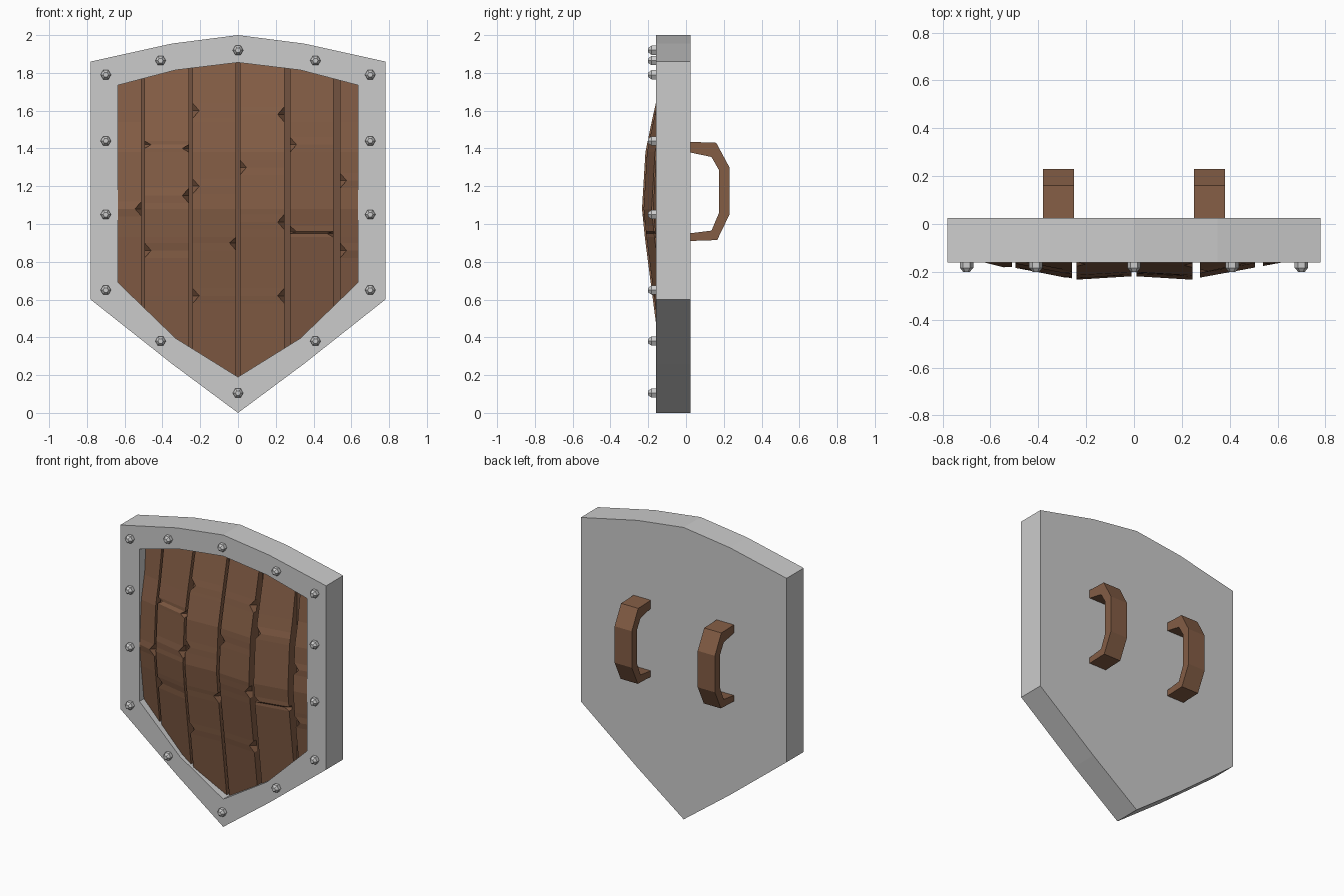
import bpy, bmesh
from math import pi
from mathutils import Matrix

if "Cube" in bpy.data.objects:
    bpy.data.objects.remove(bpy.data.objects["Cube"])


def material(name, rgb):
    m = bpy.data.materials.new(name)
    m.diffuse_color = (*rgb, 1)
    m.use_nodes = True
    m.node_tree.nodes["Principled BSDF"].inputs["Base Color"].default_value = m.diffuse_color
    return m


wood = material("wood", (0.23, 0.11, 0.06))
dark_wood = material("dark_wood", (0.17, 0.085, 0.05))


def finish(bm, name, mat=None):
    bmesh.ops.recalc_face_normals(bm, faces=bm.faces)
    me = bpy.data.meshes.new(name)
    bm.to_mesh(me)
    bm.free()
    ob = bpy.data.objects.new(name, me)
    bpy.context.collection.objects.link(ob)
    if mat:
        me.materials.append(mat)
    return ob


def mirrored(half):
    # half runs from the top centre down the right side to the bottom centre
    return half + [(-x, z) for x, z in half[-2:0:-1]]


def lerp(table, v):
    if v <= table[0][0]:
        return table[0][1]
    for (a, fa), (b, fb) in zip(table, table[1:]):
        if v <= b:
            return fa + (fb - fa) * (v - a) / (b - a)
    return table[-1][1]


def bridge(bm, a, b):
    n = len(a)
    for i in range(n):
        j = (i + 1) % n
        bm.faces.new((a[i], a[j], b[j], b[i]))


# Metal body: thick shield with a recess in the front
FRONT, BACK, FLOOR = -0.16, 0.025, -0.06
OUTER = [(0, 2), (0.35, 1.955), (0.78, 1.86), (0.78, 0.6), (0.35, 0.26), (0, 0)]
INNER = [(0, 1.855), (0.33, 1.815), (0.635, 1.735), (0.635, 0.69), (0.33, 0.395), (0, 0.19)]
bm = bmesh.new()


def loop(points, y):
    return [bm.verts.new((x, y, z)) for x, z in mirrored(points)]


rings = [loop(OUTER, BACK), loop(OUTER, FRONT), loop(INNER, FRONT), loop(INNER, FLOOR)]
for a, b in zip(rings, rings[1:]):
    bridge(bm, a, b)
bm.faces.new(rings[0])
bm.faces.new(rings[-1])
finish(bm, "metal_body")

# Wooden backing seen in the gaps between planks
bm = bmesh.new()
bm.faces.new(loop(INNER, -0.085))
finish(bm, "backing_board", dark_wood)

# Bowed planks: depth by height and by distance from the centre
BOW = [(0.1, -0.11), (0.62, -0.178), (0.93, -0.218), (1.08, -0.233),
       (1.38, -0.215), (1.54, -0.182), (1.95, -0.09)]
SIDE = [(0, 0.015), (0.245, 0), (0.26, 0.006), (0.5, 0.05), (0.65, 0.078)]
TOP, BOTTOM = INNER[:3], INNER[:2:-1]


def plank_y(x, z):
    return min(lerp(BOW, z) + lerp(SIDE, abs(x)), -0.088)


# left x, right x, chips on left edge, chips on right edge
PLANKS = [
    (-0.65, -0.51, [], [1.08]),
    (-0.495, -0.26, [1.42, 0.86], [1.40, 1.15]),
    (-0.24, -0.01, [1.60, 1.20, 0.62], [0.90]),
    (0.01, 0.245, [1.30], [1.58, 1.01, 0.62]),
    (0.275, 0.505, [1.42, 0.96], [0.95]),
    (0.54, 0.65, [1.23, 0.86], []),
]
for i, (xl, xr, chips_l, chips_r) in enumerate(PLANKS):
    zs = {0.0, 0.62, 0.93, 1.08, 1.38, 1.54, 2.0}
    for c in chips_l + chips_r:
        zs |= {round(c - 0.04, 3), c, round(c + 0.04, 3)}
    mids = [(xl + xr) / 2]
    bm = bmesh.new()
    sections = []
    for z in sorted(zs):
        def point(x, inset=0, y=None, drop=0):
            # ends are tucked slightly into the metal rim
            zz = min(max(z, lerp(BOTTOM, abs(x)) - 0.04), lerp(TOP, abs(x)) + 0.04)
            return bm.verts.new((x + inset, plank_y(x, zz) + drop if y is None else y, zz))
        dl = 0.035 if z in chips_l else 0
        dr = 0.035 if z in chips_r else 0
        sections.append([point(xl, y=-0.07), point(xl, drop=0.03), point(xl, dl),
                         point(xr, -dr), point(xr, drop=0.03), point(xr, y=-0.07)])
    for a, b in zip(sections, sections[1:]):
        bridge(bm, a, b)
    bm.faces.new(sections[0])
    bm.faces.new(sections[-1])
    bmesh.ops.remove_doubles(bm, verts=bm.verts, dist=0.0005)
    finish(bm, f"plank_{i + 1}", wood)

# Hexagonal rivets around the rim
RIVETS = [(0, 1.92), (0.41, 1.865), (0.70, 1.79), (0.70, 1.44), (0.70, 1.05),
          (0.70, 0.65), (0.41, 0.38), (0, 0.105)]
for i, (x, z) in enumerate(mirrored(RIVETS)):
    bm = bmesh.new()
    for r1, r2, y0, y1 in ((0.028, 0.028, -0.15, -0.183), (0.028, 0.014, -0.183, -0.2)):
        turn = Matrix.Translation((x, (y0 + y1) / 2, z)) @ Matrix.Rotation(pi / 2, 4, 'X') @ Matrix.Rotation(pi / 6, 4, 'Z')
        bmesh.ops.create_cone(bm, cap_ends=True, segments=6, radius1=r1, radius2=r2,
                              depth=abs(y1 - y0), matrix=turn)
    finish(bm, f"rivet_{i + 1}")

# Two strap handles on the back
STRAP_OUT = [(0.015, 1.435), (0.16, 1.43), (0.23, 1.30), (0.23, 1.05), (0.165, 0.915), (0.015, 0.91)]
STRAP_IN = [(0.015, 1.38), (0.135, 1.355), (0.175, 1.285), (0.175, 1.06), (0.135, 0.965), (0.015, 0.95)]
for side, x0 in (("left", -0.38), ("right", 0.25)):
    bm = bmesh.new()
    rows = [[bm.verts.new((x, y, z)) for x, (y, z) in
             ((x0, o), (x0 + 0.13, o), (x0 + 0.13, n), (x0, n))]
            for o, n in zip(STRAP_OUT, STRAP_IN)]
    for a, b in zip(rows, rows[1:]):
        bridge(bm, a, b)
    bm.faces.new(rows[0])
    bm.faces.new(rows[-1])
    finish(bm, f"handle_{side}", wood)
